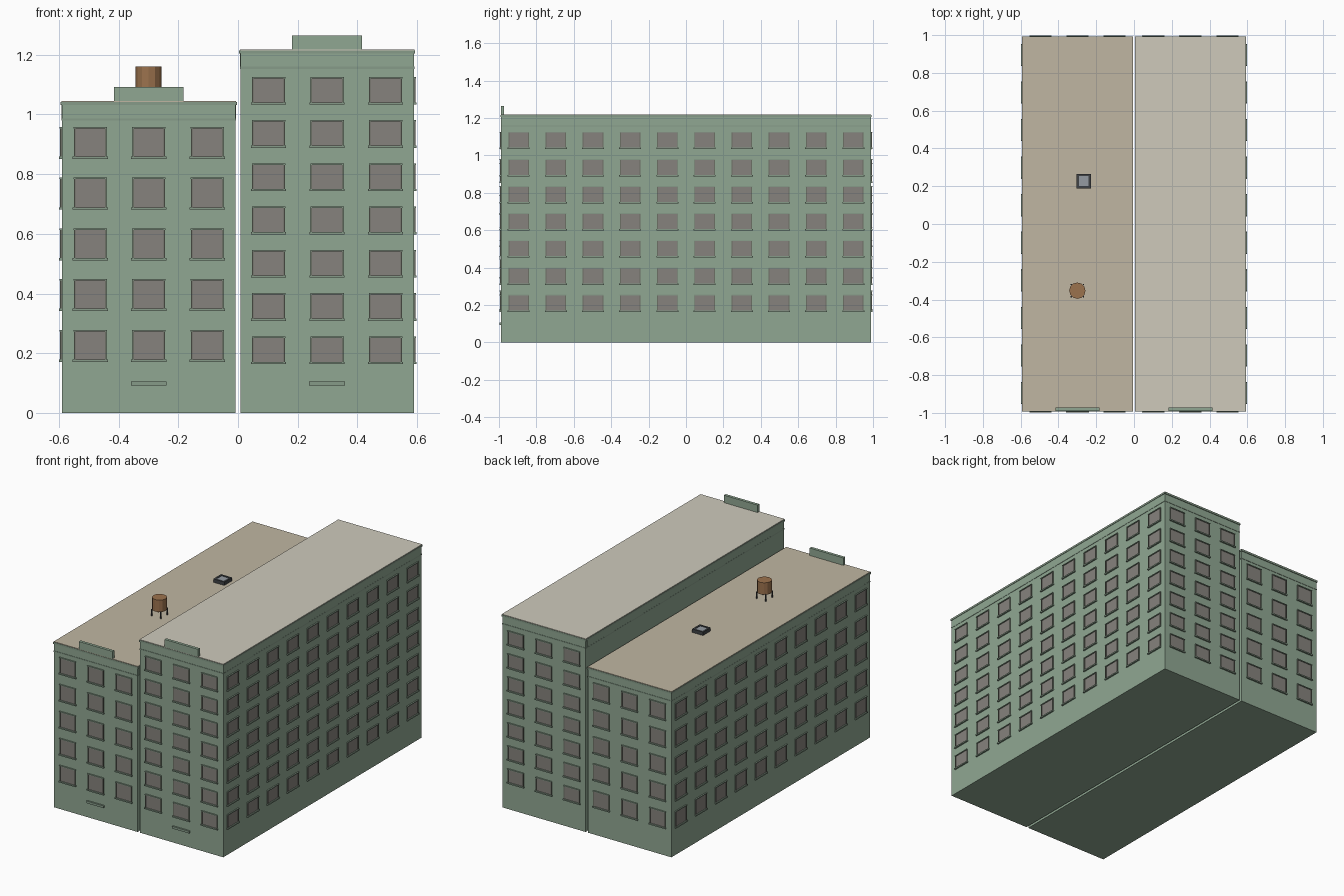
import bpy, bmesh, math
from mathutils import Matrix, Vector

if "Cube" in bpy.data.objects:
    bpy.data.objects.remove(bpy.data.objects["Cube"])


def material(name, rgb):
    m = bpy.data.materials.new(name)
    m.diffuse_color = (*rgb, 1)
    m.use_nodes = True
    m.node_tree.nodes["Principled BSDF"].inputs["Base Color"].default_value = m.diffuse_color
    return m


WALL = material("green_wall", (0.28, 0.39, 0.29))
TRIM = material("green_trim", (0.24, 0.33, 0.25))
PANE = material("window_pane", (0.24, 0.225, 0.205))
FRAME = material("window_frame", (0.15, 0.16, 0.13))
TAN = material("tan_roof", (0.53, 0.47, 0.36))
PALE = material("pale_roof", (0.62, 0.59, 0.50))
WOOD = material("tank_wood", (0.33, 0.17, 0.075))
DARK = material("dark_metal", (0.05, 0.055, 0.06))
GLASS = material("skylight_glass", (0.3, 0.33, 0.36))


def box(bm, x0, x1, y0, y1, z0, z1, turn=Matrix()):
    size = Matrix.Diagonal((x1 - x0, y1 - y0, z1 - z0, 1))
    mid = Matrix.Translation(((x0 + x1) / 2, (y0 + y1) / 2, (z0 + z1) / 2))
    bmesh.ops.create_cube(bm, size=1, matrix=turn @ mid @ size)


def finish(name, bm, mat):
    me = bpy.data.meshes.new(name)
    bm.to_mesh(me)
    bm.free()
    me.materials.append(mat)
    ob = bpy.data.objects.new(name, me)
    bpy.context.collection.objects.link(ob)
    return ob


def part(name, mat, *boxes):
    bm = bmesh.new()
    for b in boxes:
        box(bm, *b)
    return finish(name, bm, mat)


def wall_frame(origin, angle):
    # local x runs along the wall, local -y points outwards
    return Matrix.Translation(origin) @ Matrix.Rotation(angle, 4, 'Z')


def windows(name, walls, rows, w, h):
    pane, frame, sill = bmesh.new(), bmesh.new(), bmesh.new()
    for origin, angle, columns in walls:
        t = wall_frame(Vector(origin), angle)
        for c in columns:
            for z in rows:
                a, b, lo, hi = c - w / 2, c + w / 2, z - h / 2, z + h / 2
                box(pane, a, b, -0.002, 0.004, lo, hi, t)
                e = 0.005
                box(frame, a - e, a, -0.006, 0.004, lo, hi, t)
                box(frame, b, b + e, -0.006, 0.004, lo, hi, t)
                box(sill, a - 0.006, b + 0.006, -0.008, 0.004, hi, hi + e, t)
                box(sill, a - 0.009, b + 0.009, -0.0095, 0.004, lo - 0.008, lo, t)
    finish(name + "_window_panes", pane, PANE)
    finish(name + "_window_frames", frame, FRAME)
    finish(name + "_window_sills", sill, TRIM)


Y = 0.99
SIDE_COLUMNS = [-0.895 + i * 1.79 / 9 for i in range(10)]
FRONT_OFFSETS = (-0.196, 0, 0.196)


def building(name, x0, x1, top, rows, h, roof, side):
    cx = (x0 + x1) / 2
    i = 0.002
    # main block and mouldings around the top
    part(name + "_walls", WALL, (x0 + i, x1 - i, -Y + i, Y - i, 0, top - 0.004))
    part(name + "_mouldings", TRIM,
         (x0, x1, -Y, Y, top - 0.065, top - 0.058),
         (x0 - i, x1 + i, -Y - i, Y + i, top - 0.014, top - 0.003))
    part(name + "_frieze", WALL,
         (x0 + 0.0005, x1 - 0.0005, -0.972, 0.972, top - 0.059, top - 0.013))
    # roof sheet
    part(name + "_roof", roof, (x0, x1, -Y, Y, top - 0.006, top))
    # raised front parapet and entrance canopy
    part(name + "_parapet", WALL, (cx - 0.117, cx + 0.117, -Y, -0.972, top - 0.012, top + 0.047))
    part(name + "_canopy", TRIM, (cx - 0.06, cx + 0.06, -Y - 0.008, -Y + 0.005, 0.092, 0.106))
    # front, back and outer side windows
    outer = x1 - i if side > 0 else x0 + i
    windows(name, [
        ((cx, -Y + i, 0), 0, FRONT_OFFSETS),
        ((cx, Y - i, 0), math.pi, FRONT_OFFSETS),
        ((outer, 0, 0), side * math.pi / 2, SIDE_COLUMNS)], rows, 0.1, h)


building("left_building", -0.592, -0.006, 1.045,
         [0.226 + 0.17 * i for i in range(5)], 0.094, TAN, -1)
building("right_building", 0.006, 0.591, 1.218,
         [0.211 + 0.145 * i for i in range(7)], 0.08, PALE, 1)

# water tank on four legs
bm = bmesh.new()
bmesh.ops.create_cone(bm, cap_ends=True, segments=12, radius1=0.043, radius2=0.043,
                      depth=0.075, matrix=Matrix.Translation((-0.3, -0.353, 1.1225)))
finish("water_tank", bm, WOOD)
part("water_tank_legs", DARK, *[
    (-0.3 + sx * 0.032 - 0.003, -0.3 + sx * 0.032 + 0.003,
     -0.353 + sy * 0.032 - 0.003, -0.353 + sy * 0.032 + 0.003, 1.04, 1.088)
    for sx in (-1, 1) for sy in (-1, 1)])

# skylight: curb ring with glass set in it
sx, sy, r, t = -0.266, 0.227, 0.038, 0.012
part("skylight_curb", DARK,
     (sx - r, sx + r, sy - r, sy - r + t, 1.04, 1.067),
     (sx - r, sx + r, sy + r - t, sy + r, 1.04, 1.067),
     (sx - r, sx - r + t, sy - r + t, sy + r - t, 1.04, 1.067),
     (sx + r - t, sx + r, sy - r + t, sy + r - t, 1.04, 1.067))
part("skylight_glass", GLASS, (sx - r + t, sx + r - t, sy - r + t, sy + r - t, 1.04, 1.064))
